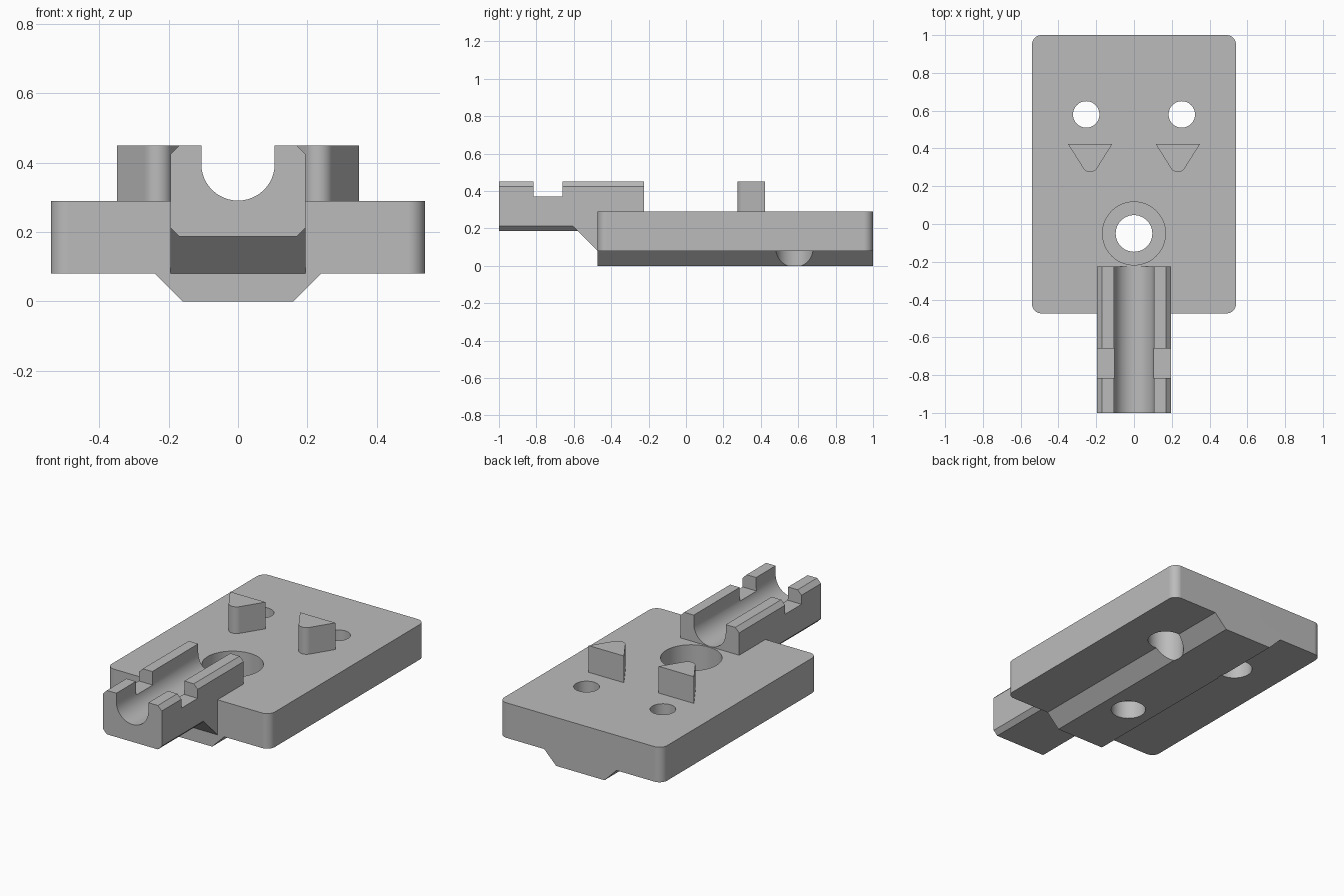
import bpy, bmesh, math
from mathutils import Vector

if "Cube" in bpy.data.objects:
    bpy.data.objects.remove(bpy.data.objects["Cube"], do_unlink=True)

grey = bpy.data.materials.new("plain_grey")
grey.use_nodes = True
grey.diffuse_color = (0.5, 0.5, 0.5, 1)
grey.node_tree.nodes["Principled BSDF"].inputs["Base Color"].default_value = (0.5, 0.5, 0.5, 1)


def arc(cx, cy, r, start, end, steps=10):
    """Points on a circular arc, angles in degrees."""
    angles = [math.radians(start + (end - start) * i / steps) for i in range(steps + 1)]
    return [(cx + r * math.cos(a), cy + r * math.sin(a)) for a in angles]


def prism(name, profile, lo, hi, axis):
    """Extrude a closed 2D profile between lo and hi along the given axis."""
    place = {"x": lambda p, d: (d, p[0], p[1]),
             "y": lambda p, d: (p[0], d, p[1]),
             "z": lambda p, d: (p[0], p[1], d)}[axis]
    bm = bmesh.new()
    face = bm.faces.new([bm.verts.new(place(p, lo)) for p in profile])
    moved = bmesh.ops.extrude_face_region(bm, geom=[face])["geom"]
    shift = Vector(place((0, 0), hi - lo))
    bmesh.ops.translate(bm, vec=shift, verts=[v for v in moved if isinstance(v, bmesh.types.BMVert)])
    bmesh.ops.recalc_face_normals(bm, faces=bm.faces[:])
    mesh = bpy.data.meshes.new(name)
    bm.to_mesh(mesh)
    bm.free()
    mesh.materials.append(grey)
    obj = bpy.data.objects.new(name, mesh)
    bpy.context.collection.objects.link(obj)
    return obj


def activate(obj):
    bpy.ops.object.select_all(action="DESELECT")
    obj.select_set(True)
    bpy.context.view_layer.objects.active = obj


def combine(target, tool, operation):
    """Apply a boolean and discard the tool."""
    mod = target.modifiers.new("combine", "BOOLEAN")
    mod.operation, mod.solver, mod.object = operation, "EXACT", tool
    activate(target)
    bpy.ops.object.modifier_apply(modifier=mod.name)
    bpy.data.objects.remove(tool, do_unlink=True)


def bore(target, x, y, r, lo, hi):
    combine(target, prism("bore", arc(x, y, r, 0, 352.5, 47), lo, hi, "z"), "DIFFERENCE")


def finish(obj):
    activate(obj)
    bpy.ops.object.shade_smooth_by_angle(angle=math.radians(30))
    obj.modifiers.new("even_normals", "WEIGHTED_NORMAL").keep_sharp = True


# Base plate with rounded corners
W, FRONT, BACK, TOP, R = 0.54, -0.473, 1.0, 0.29, 0.05
outline = (arc(W - R, BACK - R, R, 0, 90) + arc(R - W, BACK - R, R, 90, 180)
           + arc(R - W, FRONT + R, R, 180, 270) + arc(W - R, FRONT + R, R, 270, 360))
base = prism("base_plate", outline, 0.08, TOP, "z")

# Dovetail rail under the plate
rail = prism("rail", [(-0.16, 0), (0.16, 0), (0.24, 0.08), (0.24, 0.1), (-0.24, 0.1), (-0.24, 0.08)],
             FRONT, BACK, "y")
combine(base, rail, "UNION")

# Central stepped hole, and screw holes widened from below
bore(base, 0, -0.05, 0.097, -0.1, 0.5)
bore(base, 0, -0.05, 0.167, 0.11, 0.5)
for side in (-1, 1):
    bore(base, side * 0.253, 0.58, 0.07, -0.1, 0.5)
    bore(base, side * 0.253, 0.58, 0.1, -0.1, 0.2)
finish(base)

# Channel block with chamfered edges and a round-bottomed groove
C, HW, LOW, HIGH, GR = 0.026, 0.195, 0.187, 0.45, 0.106
section = ([(C - HW, LOW), (HW - C, LOW), (HW, LOW + C), (HW, HIGH - C), (HW - C, HIGH), (GR, HIGH)]
           + arc(0, 0.397, GR, 0, -180, 24)
           + [(-GR, HIGH), (C - HW, HIGH), (-HW, HIGH - C), (-HW, LOW + C)])
channel = prism("channel_block", section, -1, -0.225, "y")

# Sloped gusset joining the block to the plate
gusset = prism("gusset", [(-0.606, LOW + C), (FRONT, 0.08), (FRONT + 0.05, 0.085), (FRONT + 0.05, LOW + C)],
               -HW, HW, "x")
combine(channel, gusset, "UNION")

# Cross slot for a strap
slot = prism("slot", [(-0.815, 0.37), (-0.66, 0.37), (-0.66, 0.6), (-0.815, 0.6)], -0.5, 0.5, "x")
combine(channel, slot, "DIFFERENCE")
finish(channel)

# Triangular posts with rounded tips
for side, label in ((1, "left"), (-1, "right")):
    tip = arc(0, 0.318, 0.043, -150, -30, 12)
    shape = [(side * 0.232 + x, y) for x, y in [(0.117, 0.423), (-0.117, 0.423)] + tip]
    finish(prism(label + "_post", shape, TOP - 0.01, HIGH, "z"))
